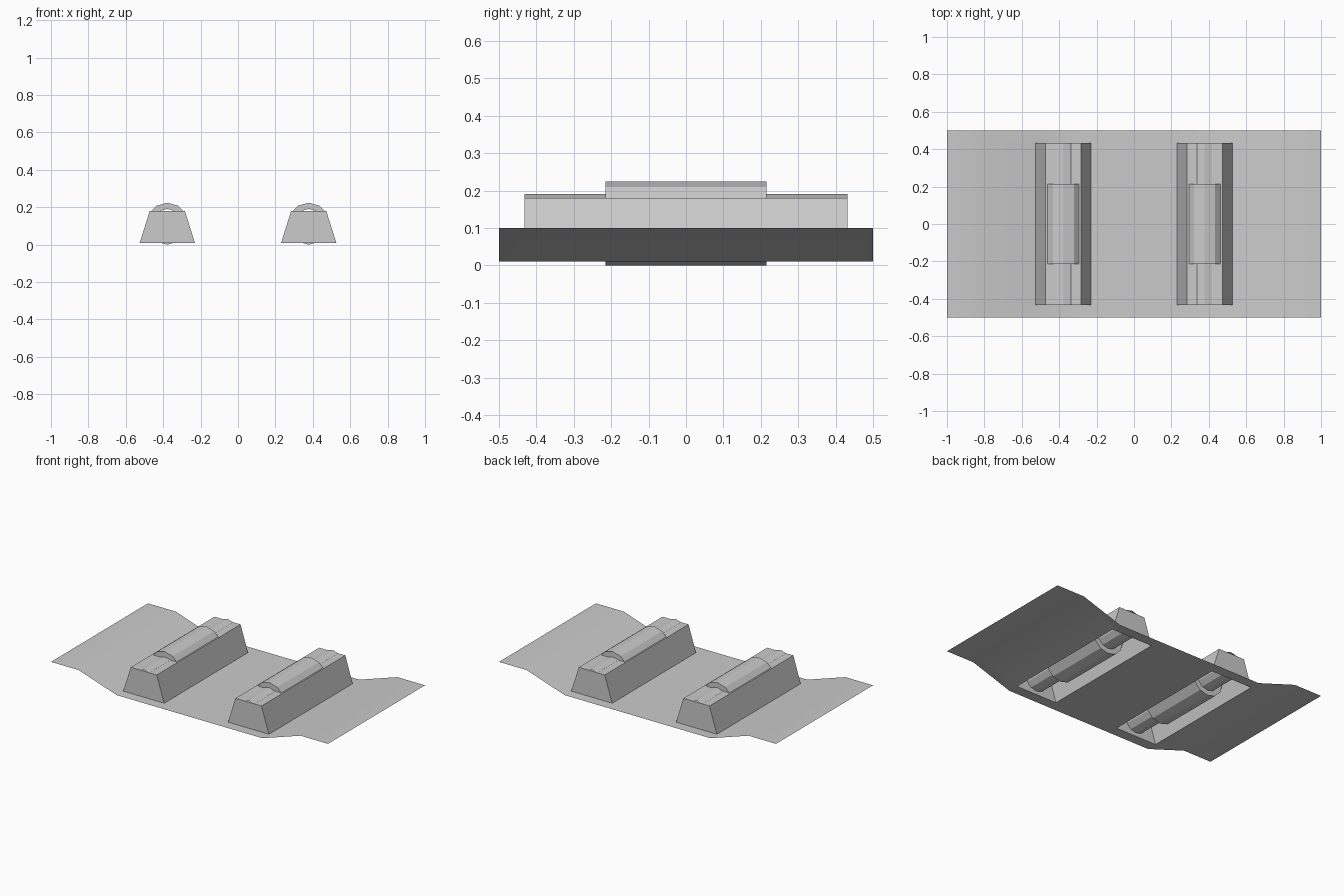
import bpy, bmesh, math

if "Cube" in bpy.data.objects:
    bpy.data.objects.remove(bpy.data.objects["Cube"])

CX = 0.378       # centre of each ridge block
HB, HT = 0.1475, 0.094   # half widths at base and top
LEN = 0.432      # half length of block
Z0, Z1 = 0.01, 0.18

def finish(bm, name):
    bmesh.ops.remove_doubles(bm, verts=bm.verts, dist=1e-5)
    me = bpy.data.meshes.new(name)
    bm.to_mesh(me)
    bm.free()
    ob = bpy.data.objects.new(name, me)
    bpy.context.collection.objects.link(ob)
    return ob

def quad(bm, pts):
    return bm.faces.new([bm.verts.new(p) for p in pts])

# Thin bent sheet with raised side edges and two openings under the blocks
half = [(CX - HB, Z0), (CX + HB, Z0), (0.8, 0.1), (1.0, 0.1)]
prof = [(-x, z) for x, z in reversed(half)] + half
ys = [-0.5, -LEN, LEN, 0.5]
bm = bmesh.new()
for (xa, za), (xb, zb) in zip(prof, prof[1:]):
    for ya, yb in zip(ys, ys[1:]):
        if abs(abs(xa + xb) / 2 - CX) < 0.01 and ya == -LEN:
            continue
        f = quad(bm, [(xa, ya, za), (xb, ya, zb), (xb, yb, zb), (xa, yb, za)])
        f.smooth = True
finish(bm, "base_sheet")

# Open-bottomed tapered block
def block(cx, name):
    p = [(cx - HB, Z0), (cx - HT, Z1), (cx + HT, Z1), (cx + HB, Z0)]
    bm = bmesh.new()
    for (xa, za), (xb, zb) in zip(p, p[1:]):
        quad(bm, [(xa, -LEN, za), (xb, -LEN, zb), (xb, LEN, zb), (xa, LEN, za)])
    for s in (-1, 1):
        pts = [(x, s * LEN, z) for x, z in p]
        quad(bm, pts[::-1] if s < 0 else pts)
    bmesh.ops.recalc_face_normals(bm, faces=bm.faces)
    finish(bm, name)

# Open-ended stepped tube: thin ends, thicker middle
def tube(cx, name, n=12, zc=0.112):
    steps = [(-LEN, 0.079), (-0.215, 0.079), (-0.215, 0.112),
             (0.215, 0.112), (0.215, 0.079), (LEN, 0.079)]
    def pt(y, r, i):
        a = 2 * math.pi * i / n
        return (cx + r * math.sin(a), y, zc + r * math.cos(a))
    bm = bmesh.new()
    for (ya, ra), (yb, rb) in zip(steps, steps[1:]):
        for i in range(n):
            quad(bm, [pt(ya, ra, i), pt(ya, ra, i + 1), pt(yb, rb, i + 1), pt(yb, rb, i)][::-1])
    finish(bm, name)

for s, side in ((-1, "left"), (1, "right")):
    block(s * CX, side + "_block")
    tube(s * CX, side + "_tube")
